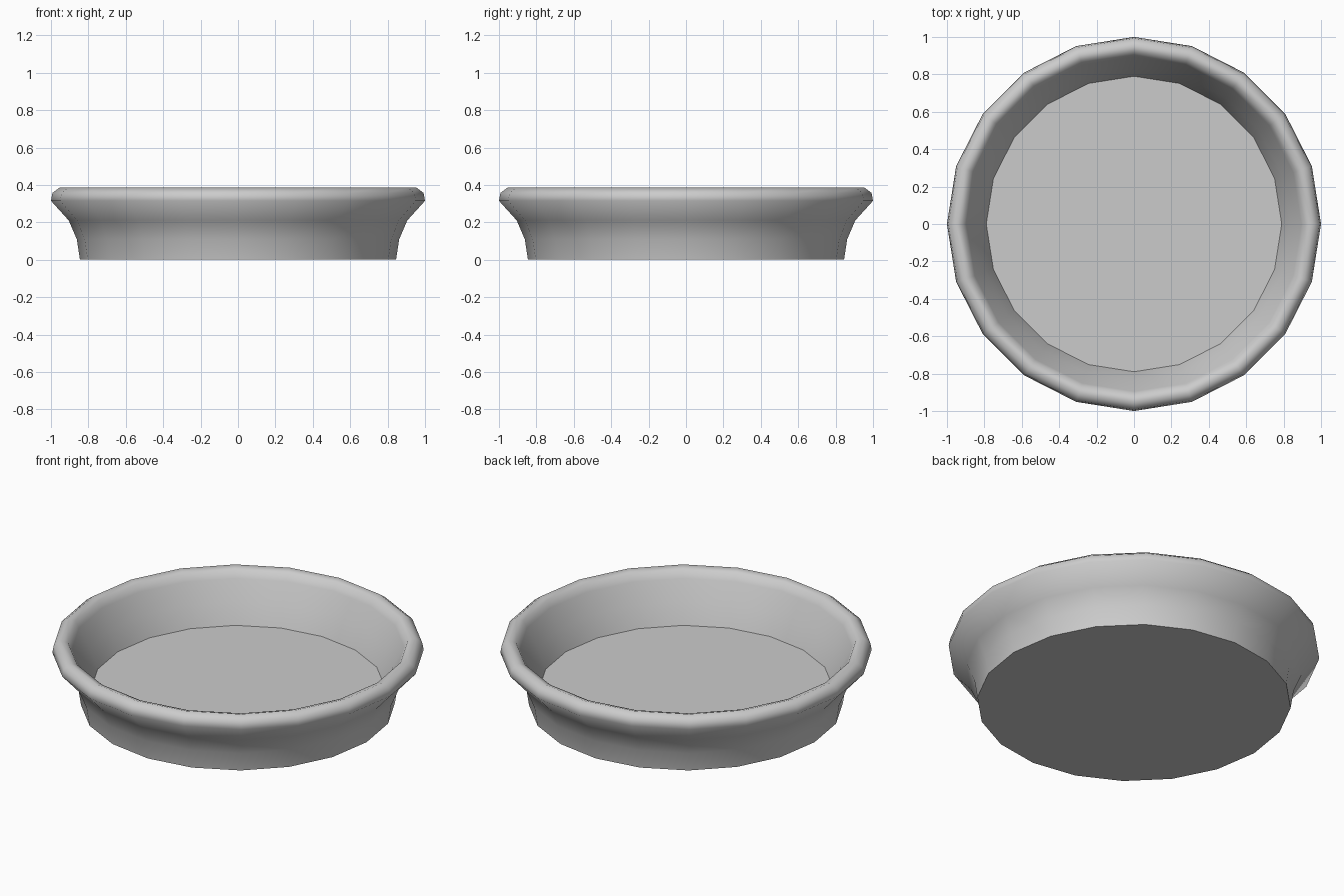
import bpy, bmesh, math

cube = bpy.data.objects.get("Cube")
if cube:
    bpy.data.objects.remove(cube, do_unlink=True)

# Plain grey clay
mat = bpy.data.materials.new("light_grey")
mat.use_nodes = True
grey = (0.6, 0.6, 0.6, 1)
mat.diffuse_color = grey
mat.node_tree.nodes["Principled BSDF"].inputs["Base Color"].default_value = grey

SIDES = 20

# Wall section (radius, height): outer foot, flared wall, rounded rim, inner wall, floor
profile = [(0.845, 0), (0.862, 0.11), (0.905, 0.21), (1.0, 0.315),
           (0.992, 0.357), (0.955, 0.385), (0.915, 0.372), (0.895, 0.33),
           (0.835, 0.22), (0.79, 0.10)]

bm = bmesh.new()
rings = []
for r, z in profile:
    angles = [math.tau * i / SIDES for i in range(SIDES)]
    rings.append([bm.verts.new((r * math.cos(a), r * math.sin(a), z)) for a in angles])

for low, high in zip(rings, rings[1:]):
    for i in range(SIDES):
        j = (i + 1) % SIDES
        bm.faces.new((low[i], low[j], high[j], high[i]))

# Underside and inside floor
bm.faces.new(rings[0][::-1])
bm.faces.new(rings[-1])
bmesh.ops.recalc_face_normals(bm, faces=bm.faces)

mesh = bpy.data.meshes.new("round_dish")
bm.to_mesh(mesh)
bm.free()
mesh.materials.append(mat)
dish = bpy.data.objects.new("round_dish", mesh)
bpy.context.collection.objects.link(dish)

# Smooth walls and rim, crisp floor and foot edges
bpy.ops.object.select_all(action="DESELECT")
dish.select_set(True)
bpy.context.view_layer.objects.active = dish
bpy.ops.object.shade_smooth_by_angle(angle=math.radians(60))
